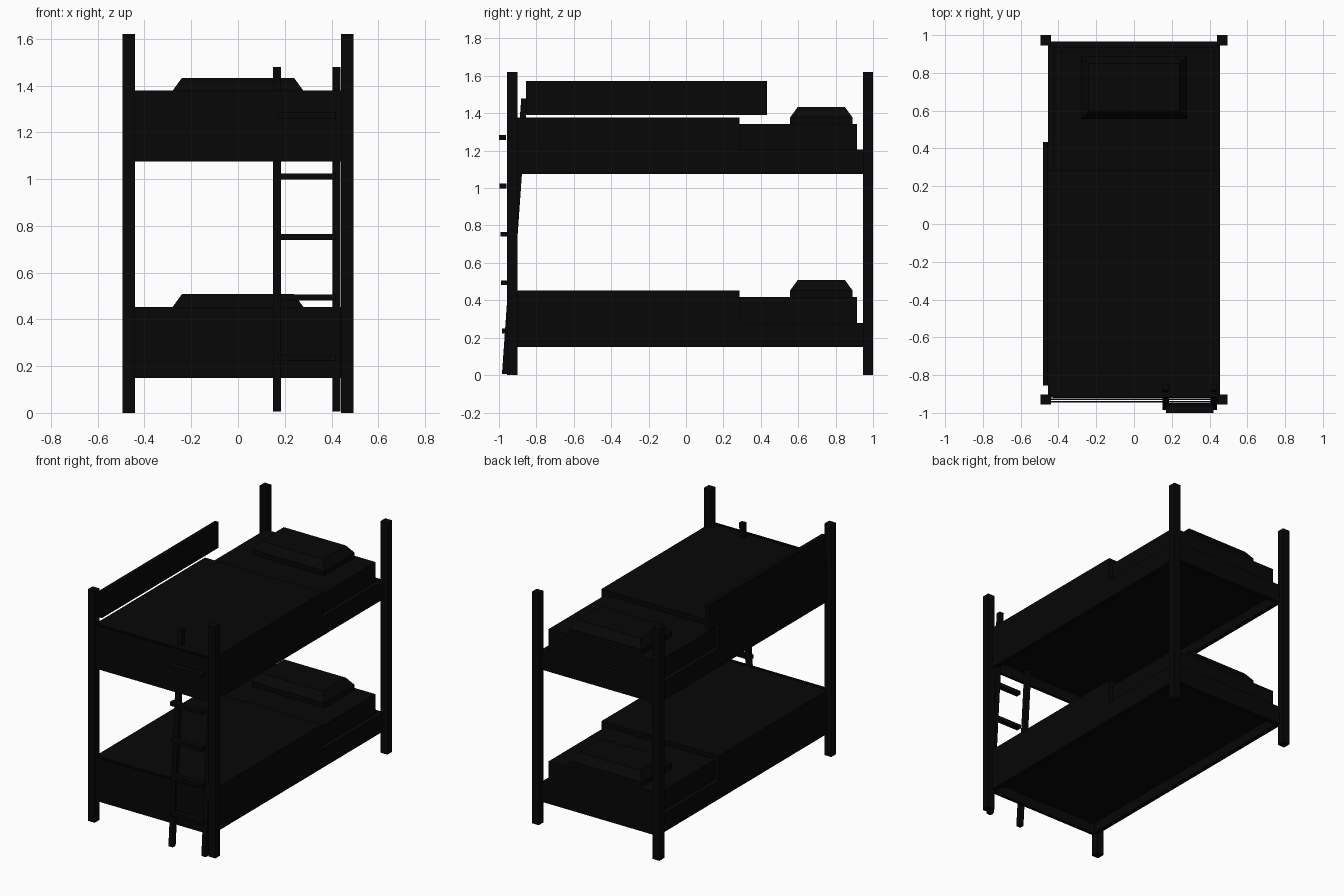
import bpy, bmesh

if "Cube" in bpy.data.objects:
    bpy.data.objects.remove(bpy.data.objects["Cube"])

black = bpy.data.materials.new("near black")
black.diffuse_color = (0.002, 0.002, 0.002, 1)
black.use_nodes = True
black.node_tree.nodes["Principled BSDF"].inputs["Base Color"].default_value = black.diffuse_color


def finish(name, bm):
    bmesh.ops.recalc_face_normals(bm, faces=bm.faces)
    me = bpy.data.meshes.new(name)
    bm.to_mesh(me)
    bm.free()
    me.materials.append(black)
    ob = bpy.data.objects.new(name, me)
    bpy.context.collection.objects.link(ob)
    return ob


def box(name, x0, x1, y0, y1, z0, z1, taper=0.0, top_shift=0.0):
    """Box; taper insets the top edge, top_shift leans the top along y."""
    bm = bmesh.new()
    bmesh.ops.create_cube(bm, size=1)
    for v in bm.verts:
        top = v.co.z > 0
        t = taper if top else 0
        v.co.x = x1 - t if v.co.x > 0 else x0 + t
        v.co.y = (y1 - t if v.co.y > 0 else y0 + t) + (top_shift if top else 0)
        v.co.z = z1 if top else z0
    return finish(name, bm)


# corner posts
for sx in (-1, 1):
    xa, xb = sorted((sx * 0.44, sx * 0.494))
    side = "left" if sx < 0 else "right"
    box(f"front_post_{side}", xa, xb, -0.956, -0.902, 0, 1.62)
    box(f"back_post_{side}", xa, xb, 0.946, 1.0, 0, 1.62)

# two bunks
for level, z in (("lower", 0.15), ("upper", 1.075)):
    # frame rails
    for sx in (-1, 1):
        xa, xb = sorted((sx * 0.425, sx * 0.456))
        box(f"{level}_side_rail", xa, xb, -0.91, 0.955, z, z + 0.13)
    box(f"{level}_back_rail", -0.45, 0.45, 0.935, 0.965, z, z + 0.13)
    box(f"{level}_front_rail", -0.45, 0.45, -0.932, -0.925, z, z + 0.13)
    # bedding, its underside recessed inside the frame
    box(f"{level}_mattress", -0.425, 0.425, -0.915, 0.913, z + 0.07, z + 0.268)
    box(f"{level}_mattress_base", -0.43, 0.43, -0.92, 0.94, z + 0.07, z + 0.10)
    box(f"{level}_blanket", -0.456, 0.453, -0.919, 0.286, z + 0.12, z + 0.303)
    box(f"{level}_blanket_front_drape", -0.45, 0.45, -0.945, -0.937, z, z + 0.303)
    box(f"{level}_pillow_base", -0.28, 0.28, 0.557, 0.89, z + 0.26, z + 0.303)
    box(f"{level}_pillow_top", -0.28, 0.28, 0.557, 0.89, z + 0.303, z + 0.358, taper=0.04)

# guard rail on the left of the upper bunk
box("guard_rail", -0.482, -0.455, -0.855, 0.434, 1.39, 1.572)

# leaning ladder
for xa in (0.15, 0.405):
    box("ladder_stringer", xa, xa + 0.034, -0.984, -0.952, 0.005, 1.48, top_shift=0.103)
for i in range(5):
    z = 0.235 + 0.259 * i
    y = -0.984 - 0.004 * i
    box("ladder_rung", 0.17, 0.42, y, y + 0.037, z - 0.013, z + 0.013)
